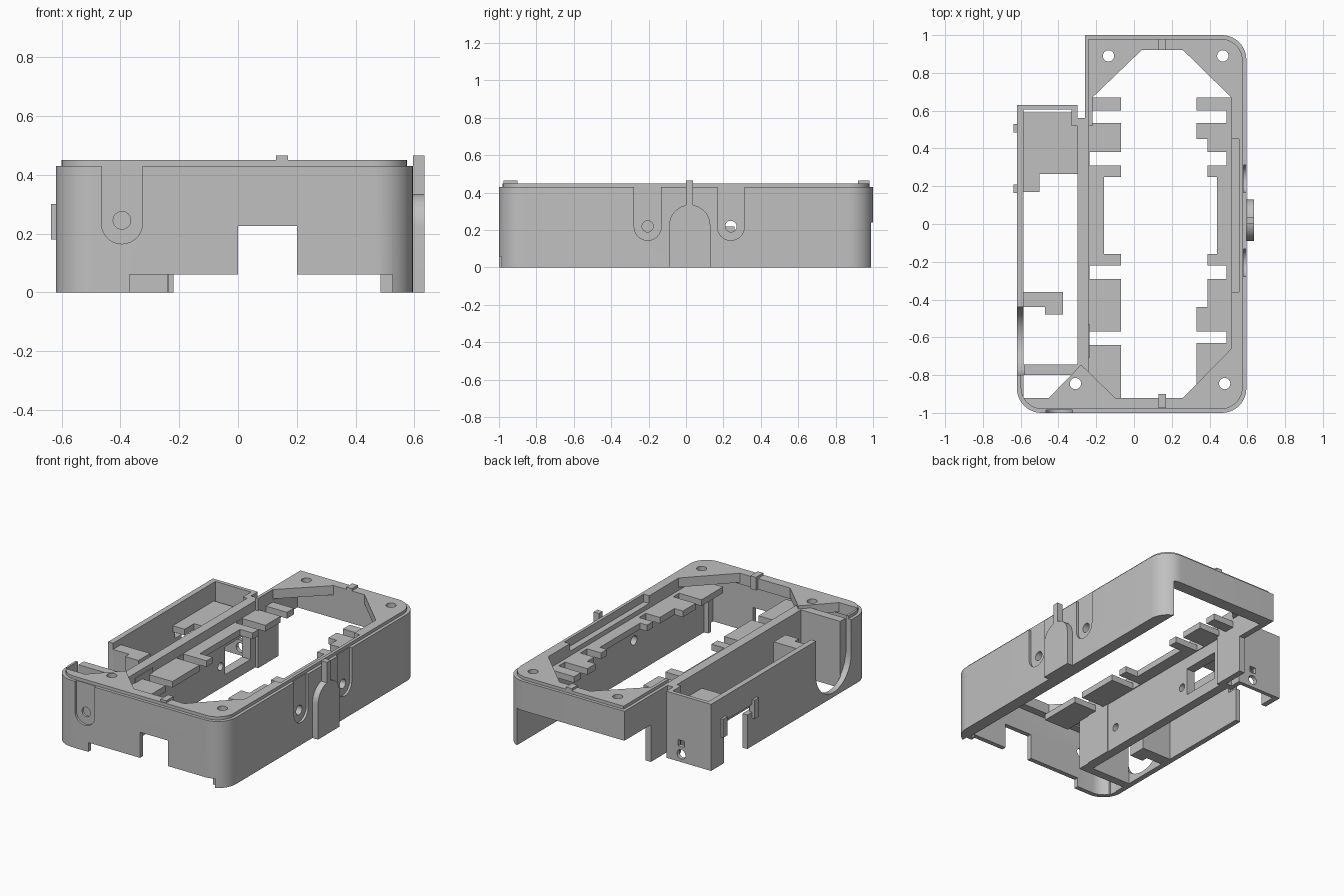
import bpy, bmesh, math

if "Cube" in bpy.data.objects:
    bpy.data.objects.remove(bpy.data.objects["Cube"])

grey = bpy.data.materials.new("plain grey")
grey.use_nodes = True
GREY = (0.53, 0.53, 0.53, 1)
grey.diffuse_color = GREY
grey.node_tree.nodes["Principled BSDF"].inputs["Base Color"].default_value = GREY


def prism(name, pts, a, b, axis="z"):
    """Extrude a 2D outline from a to b along the given axis."""
    place = {"z": lambda u, v, w: (u, v, w),
             "x": lambda u, v, w: (w, u, v),
             "y": lambda u, v, w: (u, w, v)}[axis]
    bm = bmesh.new()
    low = [bm.verts.new(place(u, v, a)) for u, v in pts]
    high = [bm.verts.new(place(u, v, b)) for u, v in pts]
    bm.faces.new(low)
    bm.faces.new(high)
    n = len(pts)
    for i in range(n):
        j = (i + 1) % n
        bm.faces.new((low[i], low[j], high[j], high[i]))
    bmesh.ops.recalc_face_normals(bm, faces=bm.faces)
    mesh = bpy.data.meshes.new(name)
    bm.to_mesh(mesh)
    bm.free()
    mesh.materials.append(grey)
    ob = bpy.data.objects.new(name, mesh)
    bpy.context.collection.objects.link(ob)
    return ob


def box(name, x0, x1, y0, y1, z0, z1):
    return prism(name, [(x0, y0), (x1, y0), (x1, y1), (x0, y1)], z0, z1)


def arc(cx, cy, r, start, end, n=16):
    return [(cx + r * math.cos(math.radians(start + (end - start) * i / n)),
             cy + r * math.sin(math.radians(start + (end - start) * i / n)))
            for i in range(n + 1)]


def circle(cx, cy, r):
    return arc(cx, cy, r, 0, 345, 23)


def slot(c, r, bottom, top):
    """Upright slot with a round lower end."""
    return arc(c, bottom + r, r, 180, 360) + [(c + r, top), (c - r, top)]


def cut(ob, cutters):
    """Subtract the cutters, then remove them."""
    for c in cutters:
        c.hide_render = True
        m = ob.modifiers.new("cut", "BOOLEAN")
        m.operation, m.solver, m.object = "DIFFERENCE", "EXACT", c
    deps = bpy.context.evaluated_depsgraph_get()
    mesh = bpy.data.meshes.new_from_object(ob.evaluated_get(deps))
    ob.modifiers.clear()
    ob.data = mesh
    for c in cutters:
        bpy.data.objects.remove(c)


def rounded(left, right, front, back, r):
    """Three rounded corners, front left round to back right."""
    return (arc(left + r, front + r, r, 180, 270, 10)
            + arc(right - r, front + r, r, 270, 360, 10)
            + arc(right - r, back - r, r, 0, 90, 10))


def cavities():
    return [prism("main_cavity", [(-.24, -.92), (.515, -.92), (.515, .92), (-.22, .92),
                                  (-.22, .52), (-.24, .52)], -.1, .6),
            prism("side_cavity", [(-.585, -.745), (-.3, -.745), (-.3, .52), (-.33, .52),
                                  (-.33, .605), (-.585, .605)], -.1, .6),
            box("front_cavity", -.585, -.2, -.92, -.8, -.1, .6),
            box("rail_recess", .5, .555, -.36, .45, .40, .6)]


HOLES = [(-.135, .89), (.47, .89), (.48, -.845), (-.31, -.845)]

# Outer walls with the side compartment
shell = prism("shell", rounded(-.62, .595, -1, 1, .13)
              + [(-.26, 1), (-.26, .56), (-.3, .56), (-.3, .63), (-.62, .63)], 0, .43)
cutters = cavities()
cutters += [box("back_opening", -.27, .515, .73, 1.1, -.1, .24),
            prism("front_thinning", arc(-.49, -.87, .1, 180, 270, 8)
                  + [(.485, -.97), (.485, -.87)], -.1, .38),
            box("front_gap", -.37, .485, -1.1, -.9, -.1, .06),
            box("front_gap_end", .48, .525, -1.1, -.95, -.1, .06),
            box("front_notch", 0, .2, -1.1, -.9, -.1, .225),
            prism("round_opening", slot(-.62, .18, .03, .6), -.7, -.58, "x"),
            prism("port_opening", [(.19, .22), (.26, .22), (.26, -.1), (.5, -.1),
                                   (.5, .27), (.19, .27)], -.7, -.58, "x"),
            box("divider_window", -.32, -.23, .21, .47, .07, .25),
            prism("front_recess", slot(-.395, .07, .165, .6), -1.1, -.985, "y"),
            prism("front_hole", circle(-.395, .245, .03), -1.1, -.9, "y"),
            box("jack_square", -.43, -.385, .59, .7, .1, .14),
            prism("jack_hole", circle(-.407, .05, .03), .59, .7, "y")]
for y in (-.205, .24):
    cutters += [prism("side_recess", slot(y, .072, .145, .6), .58, .7, "x"),
                prism("side_hole", circle(y, .22, .03), .5, .7, "x")]
for y in (-.46, .165):
    cutters.append(prism("divider_hole", circle(y, .14, .025), -.32, -.22, "x"))
cut(shell, cutters)

# Stepped lip on top of the walls
lip = prism("top_lip", rounded(-.6, .575, -.98, .98, .115)
            + [(-.24, .98), (-.24, .56), (-.24, -.8), (-.6, -.8)], .425, .45)
cut(lip, cavities())

# Corner plates with screw holes
corners = {
    "back_right_plate": [(.26, .92), (.515, .67), (.515, .92)],
    "back_left_plate": [(.04, .92), (-.22, .67), (-.22, .92)],
    "front_right_plate": [(.26, -.92), (.515, -.92), (.515, -.66)],
    "front_left_plate": [(-.45, -.92), (-.1, -.92), (-.28, -.745)]}
for name, pts in corners.items():
    plate = prism(name, pts, .39, .45)
    cut(plate, [prism("screw_hole", circle(x, y, .03), .3, .6) for x, y in HOLES])

# Cell cradle combs: rows of (tip, front end, back end) along each side
left_comb = [(-.07, .6, .67), (-.07, .38, .535), (-.07, .25, .31), (-.16, -.16, .25),
             (-.07, -.22, -.16), (-.07, -.57, -.29), (-.07, -.92, -.64)]
right_comb = [(.33, .6, .67), (.33, .45, .535), (.39, .38, .45), (.39, .25, .31),
              (.44, -.16, .31), (.39, -.22, -.16), (.39, -.44, -.29),
              (.33, -.57, -.44), (.33, -.8, -.63)]
for tip, y0, y1 in left_comb:
    box("left_comb_tooth", -.25, tip, y0, y1, .33, .37)
for tip, y0, y1 in right_comb:
    box("right_comb_tooth", tip, .52, y0, y1, .33, .37)
box("left_comb_spine", -.25, -.235, -.92, .67, .33, .37)
box("right_comb_spine", .49, .52, -.66, .67, .33, .37)
box("front_support", .33, .44, -.85, -.79, .33, .37)

# Side compartment shelf and posts
prism("shelf", [(-.59, .17), (-.5, .17), (-.5, .265), (-.295, .265), (-.295, .53),
                (-.33, .59), (-.59, .59)], .27, .31)
box("post_outer_half", -.59, -.47, -.44, -.36, 0, .39)
box("post_inner_half", -.47, -.375, -.48, -.36, 0, .39)
box("divider_rib", -.245, -.235, -.71, -.53, 0, .4)
for y in (.165, .485):
    box("port_clip", -.637, -.6, y, y + .045, .18, .3)

# Arched tab and its pin on the side
prism("arched_tab", [(-.09, 0), (.13, 0)] + arc(.02, .225, .11, 0, 180), .58, .635, "x")
box("tab_pin", .595, .635, 0, .037, .3, .465)

# Locating nubs on the end walls
for y0, y1 in ((-.975, -.9), (.92, .98)):
    box("locating_nub", .13, .17, y0, y1, .38, .465)

# Smooth shading with sharp edges
bpy.ops.object.select_all(action="DESELECT")
for ob in bpy.context.scene.objects:
    if ob.type == "MESH" and ob.data.materials and ob.data.materials[0] == grey:
        ob.select_set(True)
        bpy.context.view_layer.objects.active = ob
bpy.ops.object.shade_smooth_by_angle()
